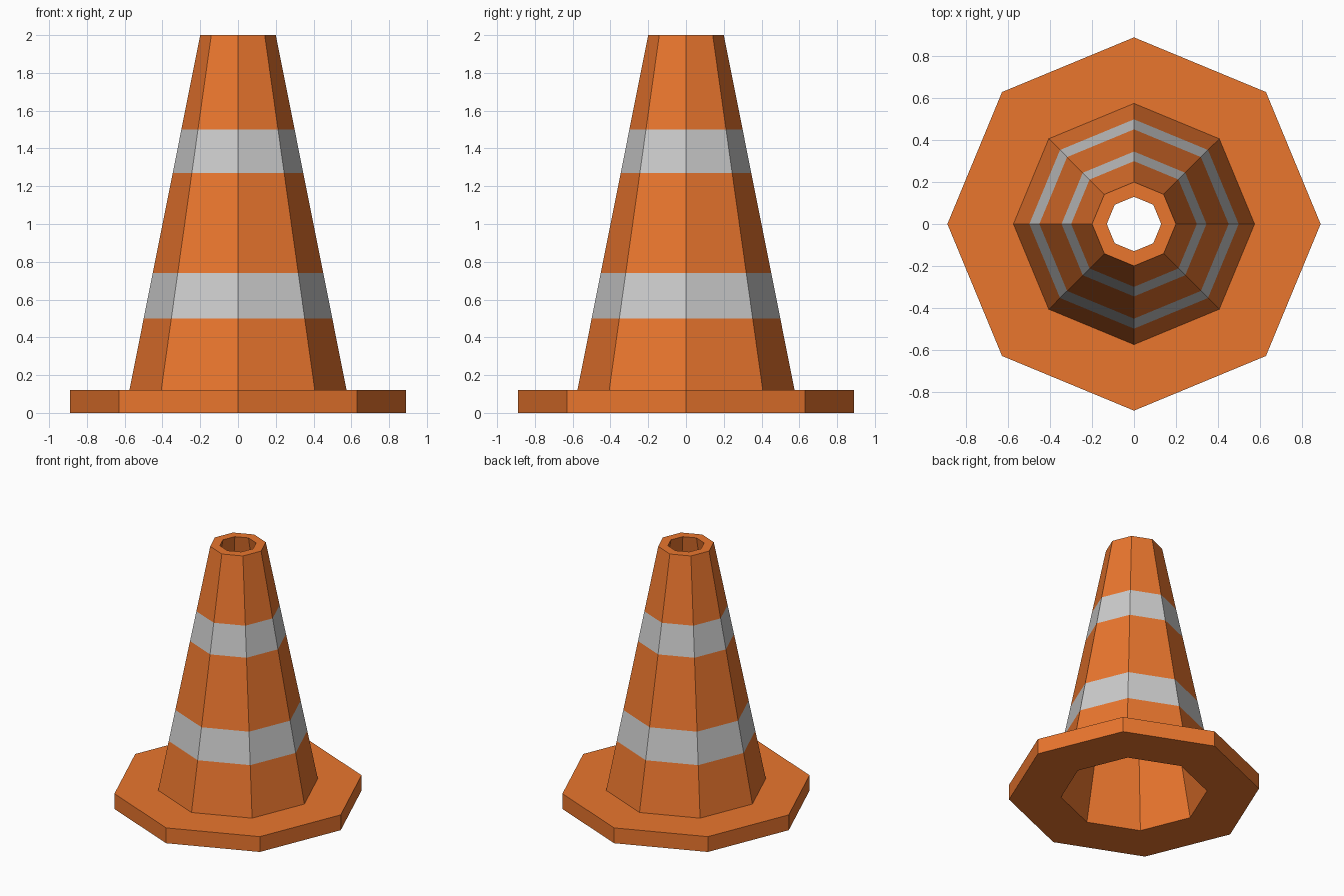
import bpy, bmesh
from math import cos, sin, tau

if "Cube" in bpy.data.objects:
    bpy.data.objects.remove(bpy.data.objects["Cube"])

SIDES = 8


def material(name, rgb):
    m = bpy.data.materials.new(name)
    m.diffuse_color = (*rgb, 1)
    m.use_nodes = True
    m.node_tree.nodes["Principled BSDF"].inputs["Base Color"].default_value = m.diffuse_color
    return m


orange = material("orange_plastic", (0.82, 0.18, 0.027))
grey = material("reflective_grey", (0.53, 0.53, 0.53))


def cone_radius(z):
    """Outer radius of the tapered body at height z."""
    return 0.575 + (0.20 - 0.575) * (z - 0.12) / 1.88


# Closed wall profile (radius, height): base flange, body with bands, hollow inside
body_heights = [0.12, 0.5, 0.74, 1.27, 1.5, 2.0]
profile = [(0.52, 0), (0.89, 0), (0.89, 0.12)]
profile += [(cone_radius(z), z) for z in body_heights]
profile += [(0.13, 2.0)]
band_segments = {4, 6}  # profile segments covered by the reflective bands

# Revolve the profile into an eight-sided shell
bm = bmesh.new()
rings = [[bm.verts.new((r * cos(tau * i / SIDES), r * sin(tau * i / SIDES), z))
          for i in range(SIDES)] for r, z in profile]
for s, low in enumerate(rings):
    high = rings[(s + 1) % len(rings)]
    for i in range(SIDES):
        j = (i + 1) % SIDES
        face = bm.faces.new((low[i], low[j], high[j], high[i]))
        face.material_index = 1 if s in band_segments else 0
bmesh.ops.recalc_face_normals(bm, faces=bm.faces)

mesh = bpy.data.meshes.new("traffic_cone")
bm.to_mesh(mesh)
bm.free()
mesh.materials.append(orange)
mesh.materials.append(grey)
cone = bpy.data.objects.new("traffic_cone", mesh)
bpy.context.collection.objects.link(cone)
